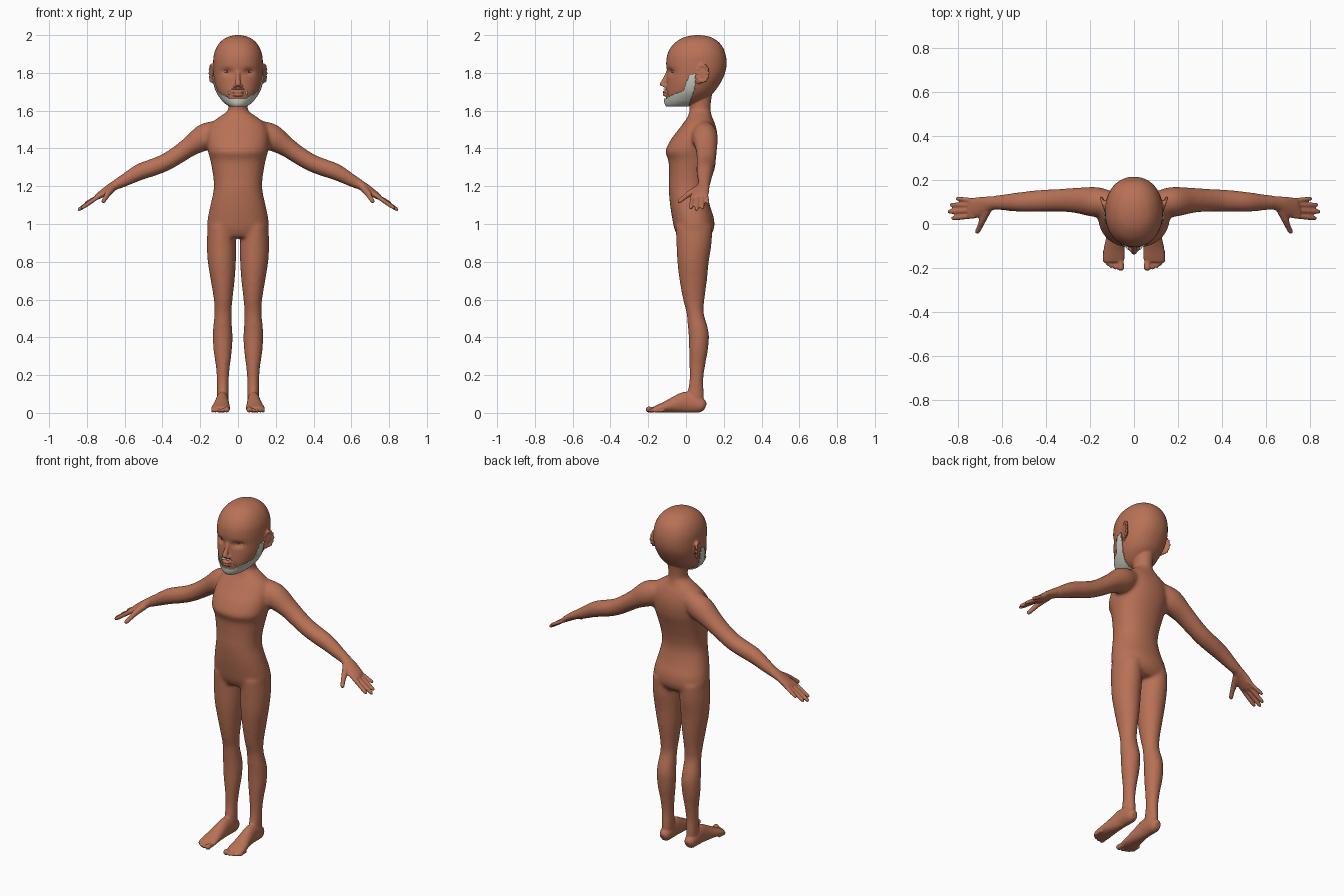
import bpy, bmesh, math
from mathutils import Vector, Matrix

def material(name, rgb):
    m = bpy.data.materials.new(name)
    m.diffuse_color = (*rgb, 1)
    return m

SKIN = material("skin brown", (0.48, 0.165, 0.092))
HAIR = material("beard grey", (0.62, 0.63, 0.54))
WHITE = material("eye white", (0.75, 0.74, 0.70))
DARK = material("iris dark", (0.05, 0.025, 0.015))

def make(name, bm, mat):
    me = bpy.data.meshes.new(name)
    bmesh.ops.recalc_face_normals(bm, faces=bm.faces)
    bm.to_mesh(me)
    bm.free()
    ob = bpy.data.objects.new(name, me)
    bpy.context.collection.objects.link(ob)
    me.materials.append(mat)
    me.shade_smooth()
    return ob

def dense(rows, k):
    """Smooth (Catmull-Rom) in-between rows."""
    out = []
    for i in range(len(rows) - 1):
        p = [Vector(rows[max(0, min(len(rows) - 1, i + d))]) for d in (-1, 0, 1, 2)]
        for j in range(k):
            t = j / k
            out.append(0.5 * (2 * p[1] + (p[2] - p[0]) * t + (2 * p[0] - 5 * p[1] + 4 * p[2] - p[3]) * t * t
                              + (3 * p[1] - p[0] - 3 * p[2] + p[3]) * t ** 3))
    return out + [Vector(rows[-1])]

def loft(name, rows, flat=False, s=1, k=5, n=40, e=2.0, grow=0.0, mat=SKIN):
    """Skin oval rings (x, y, z, ru, rv); flat rings are horizontal, others follow the path."""
    rows = dense(rows, k)
    pts = [Vector((r[0] * s, r[1], r[2])) for r in rows]
    bm, rings = bmesh.new(), []
    for i, (c, r) in enumerate(zip(pts, rows)):
        u, v = Vector((1, 0, 0)), Vector((0, 1, 0))
        if not flat:
            t = pts[min(i + 1, len(pts) - 1)] - pts[max(i - 1, 0)]
            u = t.cross(Vector((0, 0, 1))).normalized()
            v = u.cross(t).normalized()
        ring = []
        for a in range(n):
            co, si = math.cos(math.tau * a / n), math.sin(math.tau * a / n)
            ring.append(bm.verts.new(c + u * (r[3] + grow) * math.copysign(abs(co) ** (2 / e), co)
                                     + v * (r[4] + grow) * math.copysign(abs(si) ** (2 / e), si)))
        rings.append(ring)
    for p, q in zip(rings, rings[1:]):
        for a in range(n):
            bm.faces.new((p[a], p[(a + 1) % n], q[(a + 1) % n], q[a]))
    bm.faces.new(rings[0])
    bm.faces.new(rings[-1])
    return make(name, bm, mat)

def box_rows(rows):
    """(z, x0, x1, y0, y1) -> loft rows."""
    return [((a + b) / 2, (c + d) / 2, z, (b - a) / 2, (d - c) / 2) for z, a, b, c, d in rows]

def ball(name, c, r, rz=0, mat=SKIN):
    bm = bmesh.new()
    bmesh.ops.create_uvsphere(bm, u_segments=24, v_segments=16, radius=1, matrix=Matrix.Translation(c)
                              @ Matrix.Rotation(rz, 4, 'Z') @ Matrix.Diagonal((*r, 1)))
    return make(name, bm, mat)

def blend(name, parts, voxel, rounds):
    """Fuse parts into one smooth surface."""
    bpy.ops.object.select_all(action='DESELECT')
    for p in parts:
        p.select_set(True)
    ob = parts[0]
    bpy.context.view_layer.objects.active = ob
    bpy.ops.object.join()
    m = ob.modifiers.new("fuse", 'REMESH')
    m.mode, m.voxel_size, m.use_smooth_shade = 'VOXEL', voxel, True
    m = ob.modifiers.new("soften", 'SMOOTH')
    m.factor, m.iterations = 0.5, rounds
    bpy.ops.object.convert(target='MESH')
    ob.name = name
    return ob

# Trunk, neck, legs and arms, fused softly
trunk = box_rows([(z, -w, w, f, b) for z, w, f, b in [
    (1.60, .05, .02, .13), (1.57, .095, .01, .137), (1.54, .135, -.01, .15), (1.50, .157, -.04, .162),
    (1.45, .164, -.078, .167), (1.40, .162, -.105, .162), (1.375, .157, -.109, .156), (1.335, .146, -.093, .143),
    (1.25, .131, -.09, .12), (1.18, .129, -.091, .112), (1.10, .146, -.084, .126), (1.03, .160, -.073, .148),
    (0.97, .162, -.06, .147), (0.93, .13, -.04, .12)]])
neck = box_rows([(1.76, -.06, .06, -.01, .155), (1.70, -.056, .056, .0, .142), (1.63, -.051, .051, .017, .131),
                 (1.58, -.054, .054, .018, .132), (1.53, -.075, .075, .02, .14)])
leg = box_rows([(.99, .02, .16, -.055, .14), (.9, .011, .165, -.051, .136), (.8, .011, .16, -.046, .121),
                (.7, .018, .144, -.034, .111), (.6, .029, .128, -.016, .098), (.53, .034, .125, .002, .094),
                (.45, .031, .132, .01, .116), (.4, .029, .133, .014, .122), (.33, .032, .13, .016, .116),
                (.25, .042, .118, .018, .102), (.17, .049, .112, .018, .092), (.1, .049, .111, .005, .096),
                (.03, .05, .111, 0, .097)])
arm = [(.09, .095, 1.495, .05, .055), (.17, .1, 1.463, .068, .071), (.255, .107, 1.41, .059, .053),
       (.32, .108, 1.365, .053, .048), (.387, .107, 1.325, .051, .046), (.45, .104, 1.3, .049, .046),
       (.52, .1, 1.275, .045, .044), (.60, .098, 1.232, .036, .034), (.655, .097, 1.203, .03, .027)]
parts = [loft("trunk", trunk, True, e=2.2), loft("neck", neck, True)]
for s in (1, -1):
    parts += [loft("leg", leg, True, s), loft("arm", arm, False, s)]
parts = [blend("body", parts, 0.01, 8)]

# Hands and feet
fingers = [((.735, .036, 1.148), (.83, .026, 1.082), .0115), ((.738, .061, 1.146), (.847, .056, 1.073), .012),
           ((.735, .086, 1.148), (.837, .087, 1.081), .0115), ((.72, .106, 1.157), (.81, .116, 1.108), .0105)]
toes = [(.060, -.212, .016), (.084, -.207, .0105), (.103, -.200, .0105), (.119, -.190, .010), (.133, -.177, .009)]
palm = [(.63, .097, 1.217, .03, .027), (.66, .092, 1.2, .034, .024), (.695, .08, 1.177, .044, .021),
        (.735, .071, 1.15, .046, .017), (.752, .071, 1.139, .04, .012)]
thumb = [(.665, .07, 1.19, .02, .02), (.688, .02, 1.162, .016, .016), (.70, -.01, 1.14, .0125, .0125),
         (.713, -.035, 1.12, .011, .011), (.716, -.042, 1.115, .005, .005)]
foot = [(.082, .102, .03, .016, .02), (.082, .085, .037, .03, .036), (.082, .05, .047, .034, .047),
        (.083, 0, .056, .034, .056), (.086, -.06, .043, .04, .043), (.09, -.11, .031, .047, .029),
        (.092, -.15, .022, .05, .02), (.092, -.172, .018, .045, .014)]
for s in (1, -1):
    parts += [loft("palm", palm, False, s), loft("thumb", thumb, False, s), loft("foot", foot, False, s)]
    for a, b, r in fingers:
        a, b = Vector(a), Vector(b)
        parts.append(loft("finger", [(*a.lerp(b, t), r * q, r * q) for t, q in
                                     ((-.1, 1), (.5, 1), (.85, .9), (.96, .7), (1, .35))], False, s, n=16))
    for x, y, r in toes:
        parts.append(loft("toe", [(x, y + d, r + .002, r * q, r * q) for d, q in
                                  ((.06, .8), (.03, .9), (.012, 1), (.003, .7), (0, .35))], False, s, n=16))

# Head with ears, nose, lips and chin
head = box_rows([(z, -w, w, f, b) for z, w, f, b in [
    (2.0, .012, .05, .075), (1.994, .042, .01, .115), (1.978, .077, -.032, .154), (1.945, .108, -.073, .189),
    (1.90, .127, -.098, .209), (1.85, .132, -.105, .215), (1.80, .131, -.100, .207), (1.75, .125, -.103, .184),
    (1.70, .109, -.106, .15), (1.66, .083, -.104, .10), (1.64, .06, -.1, .06), (1.627, .035, -.09, .0)]])
parts.append(loft("head", head, True, e=2.15))
parts.append(loft("nose", [(0, -.094, 1.81, .011, .01), (0, -.108, 1.775, .011, .012), (0, -.124, 1.743, .015, .015),
                           (0, -.126, 1.732, .010, .012)], True, n=20))
parts += [ball("upper lip", (0, -.108, 1.699), (.032, .017, .008)),
          ball("lower lip", (0, -.106, 1.683), (.028, .018, .008)),
          ball("chin", (0, -.086, 1.65), (.03, .024, .024))]
for s in (1, -1):
    parts += [ball("nostril", (s * .015, -.112, 1.731), (.011, .014, .009)),
              ball("ear shell", (s * .134, .088, 1.795), (.009, .030, .044), -s * .35),
              ball("ear lobe", (s * .131, .072, 1.758), (.009, .014, .016), -s * .3)]
    rim = Matrix.Translation((s * .139, .09, 1.798)) @ Matrix.Rotation(-s * .35, 4, 'Z')
    hoop = [(rim @ Vector((0, .029 * math.sin(a / 12 * math.tau), .043 * math.cos(a / 12 * math.tau)))) for a in range(13)]
    parts += [ball("ear rim", p, (.008, .0085, .010)) for p in hoop]
body = blend("body", parts, 0.005, 3)

# Eye sockets pressed in, soles flattened
for v in body.data.vertices:
    x, y, z = v.co
    if z > 1.6 and y < 0:
        v.co.y += .015 * math.exp(-((abs(x) - .058) / .027) ** 2 - ((z - 1.805) / .017) ** 2)
    v.co.z = max(v.co.z, 0)
body.data.shade_smooth()

# Eyes
for s in (1, -1):
    ball("eye", (s * .06, -.0665, 1.807), (.022, .008, .0055), s * .35, WHITE)
    ball("iris", (s * .057, -.0735, 1.807), (.006, .0025, .005), s * .35, DARK)

# Beard: strip of the head surface, kept between a top and a back edge
def edge(y):
    pts = [(-.2, 1.664), (-.1, 1.664), (-.085, 1.678), (-.01, 1.705), (.015, 1.785), (.055, 1.797)]
    for (a, p), (b, q) in zip(pts, pts[1:]):
        if y <= b:
            return p + (q - p) * (y - a) / (b - a)
    return 0

beard = loft("beard", head, True, k=14, n=160, e=2.15, grow=.007, mat=HAIR)
bm = bmesh.new()
bm.from_mesh(beard.data)
drop = []
for f in bm.faces:
    c = f.calc_center_median()
    back = .05 if c.z > 1.73 else .05 - (1.73 - c.z) * .35
    if c.y > back or c.z > edge(c.y):
        drop.append(f)
bmesh.ops.delete(bm, geom=drop, context='FACES')
for v in bm.verts:  # fuller chin
    v.co.y -= .006 * math.exp(-(v.co.x / .04) ** 2) * (v.co.y < -.05)
    v.co.z -= .006 * math.exp(-((v.co.z - 1.627) / .02) ** 2)
bm.to_mesh(beard.data)
bm.free()
m = beard.modifiers.new("thickness", 'SOLIDIFY')
m.thickness, m.offset = .006, -1

# Moustache
for s in (1, -1):
    ball("moustache", (s * .018, -.111, 1.714), (.018, .009, .003), s * .2, HAIR)
    ball("moustache_tip", (s * .046, -.092, 1.694), (.006, .008, .012), s * .4, HAIR)
